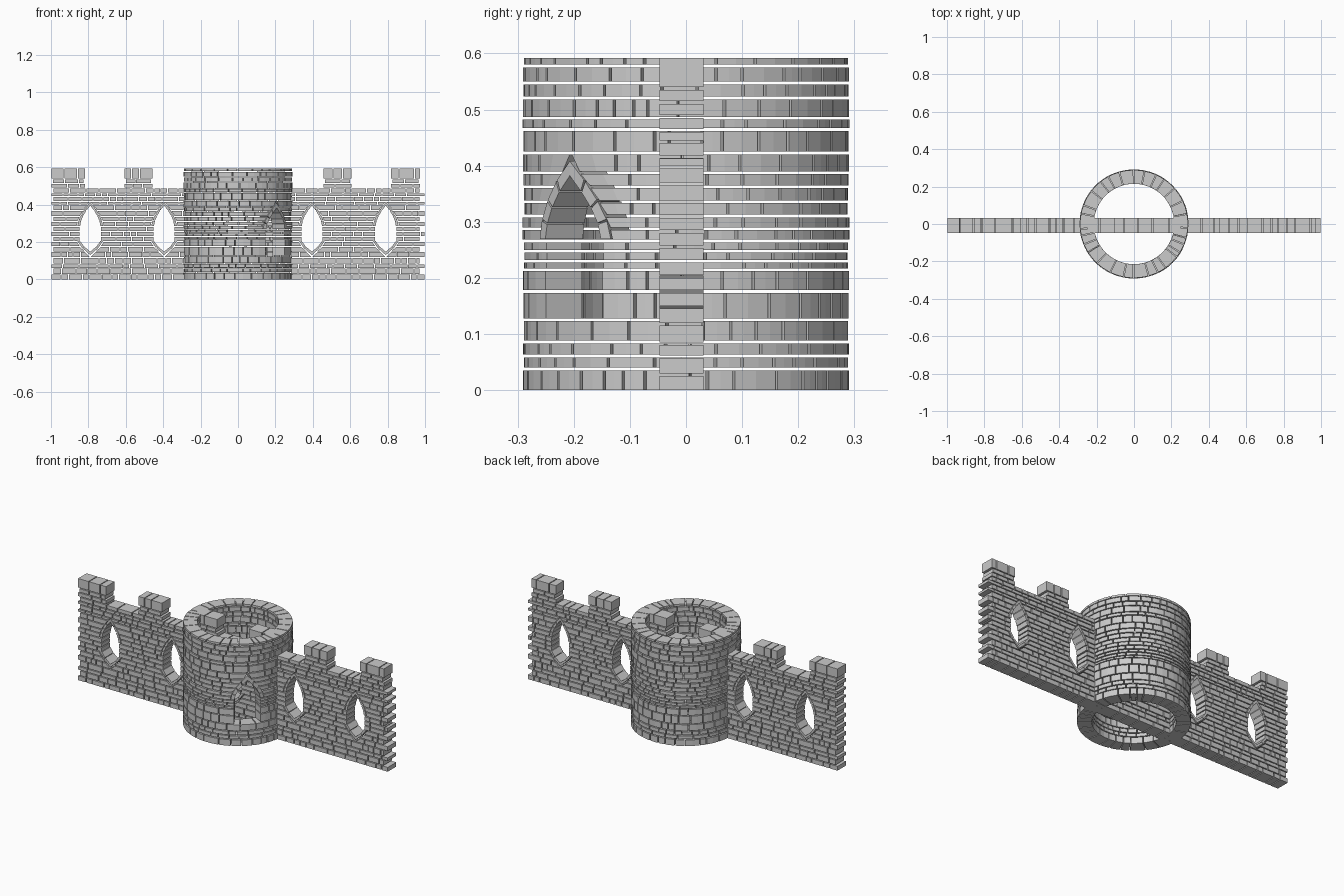
import bpy, bmesh, math, random

if "Cube" in bpy.data.objects:
    bpy.data.objects.remove(bpy.data.objects["Cube"])

random.seed(7)
GAP = 0.005
R_OUT, R_IN = 0.29, 0.215
DOOR_ANGLE = -math.pi / 4


# mappings from (run u, depth d, height z) to space
def flat(u, d, z):
    return (u, d, z)


def round_map(u, d, z):
    a = DOOR_ANGLE + u / R_OUT
    return (d * math.cos(a), d * math.sin(a), z)


def lerp(a, b, t):
    return a + (b - a) * t


def stone(bm, bl, br, tr, tl, d0, d1, mapping, cols=1):
    """Four-cornered block, corners given as (u, z), between two depths."""
    rings = []
    for j in range(cols + 1):
        t = j / cols
        b = [lerp(bl[k], br[k], t) for k in (0, 1)]
        p = [lerp(tl[k], tr[k], t) for k in (0, 1)]
        rings.append([bm.verts.new(mapping(c[0], d, c[1]))
                      for c, d in ((b, d0), (p, d0), (p, d1), (b, d1))])
    for a, b in zip(rings, rings[1:]):
        for k in range(4):
            n = (k + 1) % 4
            bm.faces.new((a[k], b[k], b[n], a[n]))
    bm.faces.new(rings[0])
    bm.faces.new(rings[-1][::-1])


def course(bm, left, right, z0, z1, d0, d1, mapping, size, cols=1):
    """One run of bricks; left and right are (bottom u, top u)."""
    start, end = max(left), min(right)
    cuts, u = [], start + random.uniform(*size)
    while u < end - size[0] * 0.7:
        cuts.append((u, u))
        u += random.uniform(*size)
    edges = [left] + cuts + [right]
    top = z1 - GAP
    for i, (a, b) in enumerate(zip(edges, edges[1:])):
        g0, g1 = GAP / 2, GAP / 2
        if b[0] - a[0] < 2 * GAP and b[1] - a[1] < 2 * GAP:
            continue
        stone(bm, (a[0] + g0, z0), (b[0] - g1, z0), (b[1] - g1, top),
              (a[1] + g0, top), d0, d1, mapping, cols)


def arch_width(z, half, z_spring, z_apex, power):
    s = (z - z_spring) / (z_apex - z_spring)
    return half * (1 - max(0, s) ** power) if s < 1 else 0


def arch_stones(bm, u, half, zs, za, t, power, d0, d1, mapping, n=4):
    """Curved ring of wedge stones on both sides of a pointed arch."""
    sign = 1 if za > zs else -1

    def at(s, off):
        return ((half + off) * (1 - s ** power), zs + s * (za + sign * off * 1.3 - zs))
    for side in (-1, 1):
        for k in range(n):
            s0, s1 = k / n + 0.012, (k + 1) / n - 0.012 * (k < n - 1)
            q = [at(s0, 0), at(s0, t), at(s1, t), at(s1, 0)]
            stone(bm, *[(u + side * p[0], p[1]) for p in q], d0, d1, mapping)


def finish(bm, name):
    bmesh.ops.recalc_face_normals(bm, faces=bm.faces)
    mesh = bpy.data.meshes.new(name)
    bm.to_mesh(mesh)
    bm.free()
    obj = bpy.data.objects.new(name, mesh)
    bpy.context.collection.objects.link(obj)


# straight curtain wall with five pointed windows
Y0, Y1 = -0.047, 0.031
WINDOWS = (-0.79, -0.395, 0.0, 0.395, 0.79)
HALF, SILL, LOW, SPRING, APEX, RIM = 0.054, 0.148, 0.205, 0.285, 0.395, 0.016


def window_width(z):
    if z <= SILL - RIM or z >= APEX + RIM * 1.3:
        return 0
    if z > SPRING:
        return arch_width(z, HALF + RIM, SPRING, APEX + RIM * 1.3, 1.7)
    if z < LOW:
        return arch_width(z, HALF + RIM, LOW, SILL - RIM * 1.3, 1.4)
    return HALF


wall_rows = [0, .03, .062, .085, .12, .15, .178, .205, .232, .258, .285,
             .312, .338, .37, .4, .418, .445, .465, .49]
bm = bmesh.new()
for i, (z0, z1) in enumerate(zip(wall_rows, wall_rows[1:])):
    lo, hi = -1 + 0.012 * (i % 2), 1 - 0.026 * (i % 2)
    w0, w1 = window_width(z0 + 1e-4), window_width(z1 - 1e-4)
    left = (lo, lo)
    if w0 or w1:
        for c in WINDOWS:
            course(bm, left, (c - w0, c - w1), z0, z1, Y0, Y1, flat, (0.03, 0.1))
            left = (c + w0, c + w1)
    course(bm, left, (hi, hi), z0, z1, Y0, Y1, flat, (0.03, 0.1))
finish(bm, "curtain_wall")

# battlements along the wall
bm = bmesh.new()
for a, b in ((-1, -.815), (-.61, -.455), (-.25, -.1), (.1, .25), (.455, .61), (.815, .975)):
    for i, (z0, z1) in enumerate(((.49, .515), (.515, .54), (.54, .597))):
        e = 0.008 * (i == 1)
        course(bm, (a + e, a + e), (b - e, b - e), z0, z1, Y0, Y1, flat, (0.04, 0.09))
finish(bm, "battlements")

# window surrounds
bm = bmesh.new()
for c in WINDOWS:
    arch_stones(bm, c, HALF, SPRING, APEX, RIM - .002, 1.7, Y0, Y1, flat)
    arch_stones(bm, c, HALF, LOW, SILL, RIM - .002, 1.4, Y0, Y1, flat, 2)
finish(bm, "window_surrounds")

# round tower with a doorway facing front right
D_HALF, D_BASE, D_SPRING, D_APEX, D_RIM = 0.07, 0.128, 0.268, 0.382, 0.02


def door_width(z):
    if z < D_BASE or z > D_APEX + D_RIM * 1.3:
        return 0
    if z < D_SPRING:
        return D_HALF
    return arch_width(z, D_HALF + D_RIM, D_SPRING, D_APEX + D_RIM * 1.3, 1.7)


tower_rows = [0, .04, .063, .088, .128, .178, .217, .232, .25, .268, .29, .313,
              .338, .365, .39, .425, .467, .487, .523, .55, .58, .597]
around = 2 * math.pi * R_OUT
bm = bmesh.new()
for z0, z1 in zip(tower_rows, tower_rows[1:]):
    w0, w1 = door_width(z0 + 1e-4), door_width(z1 - 1e-4)
    s = 0 if w0 or w1 else random.uniform(0, 0.3)
    out = R_OUT + random.uniform(-0.002, 0.002)
    course(bm, (s + w0, s + w1), (s + around - w0, s + around - w1),
           z0, z1, R_IN, out, round_map, (0.035, 0.09), 2)
finish(bm, "round_tower")

# doorway arch
bm = bmesh.new()
arch_stones(bm, 0, D_HALF, D_SPRING, D_APEX, D_RIM, 1.7,
            R_IN, R_OUT + 0.003, round_map)
finish(bm, "doorway_arch")
